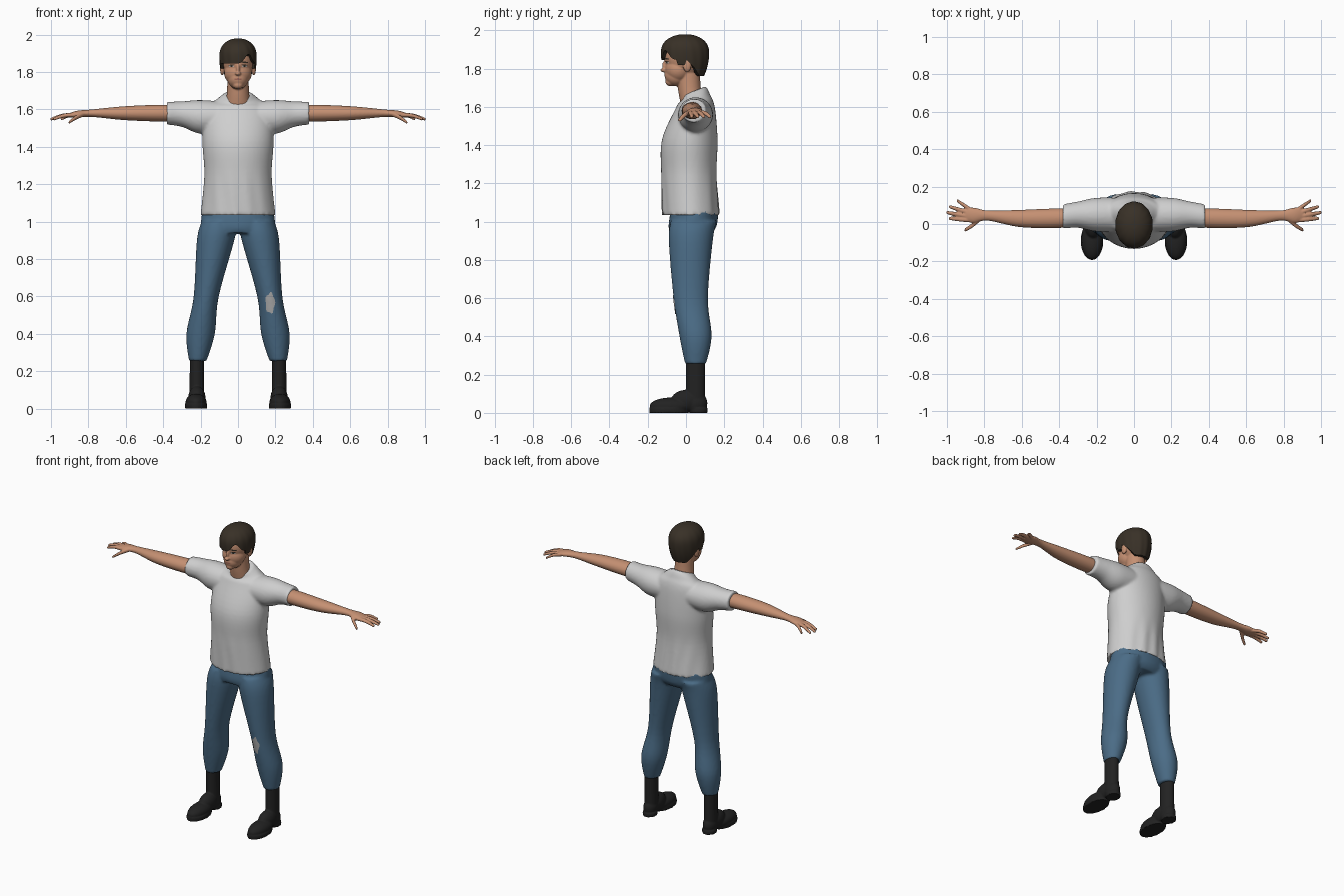
import bpy, bmesh
from math import sin, cos, pi, exp, sqrt, radians
from mathutils import Vector, Matrix

cube = bpy.data.objects.get("Cube")
if cube:
    bpy.data.objects.remove(cube, do_unlink=True)


def material(name, red, green, blue):
    mat = bpy.data.materials.new(name)
    mat.use_nodes = True
    mat.diffuse_color = (red, green, blue, 1)
    bsdf = mat.node_tree.nodes["Principled BSDF"]
    bsdf.inputs["Base Color"].default_value = (red, green, blue, 1)
    bsdf.inputs["Roughness"].default_value = 0.8
    return mat


SKIN = material("skin", .56, .28, .17)
HAIR = material("dark brown hair", .04, .03, .02)
COTTON = material("light grey cotton", .62, .62, .62)
DENIM = material("blue denim", .07, .15, .24)
LEATHER = material("black leather", .016, .016, .016)
PATCH = material("grey patch", .4, .4, .4)
WHITE = material("eye white", .6, .6, .6)
LIPS = material("lips", .36, .14, .1)
SIDES = {"left": 1, "right": -1}


def ring(wide, deep, x=0, y=0, z=0):
    """One elliptical cross-section, its centre first."""
    return (x, y, z, wide, deep)


def spline(rows, steps=6):
    """Catmull-Rom interpolation between cross-sections."""
    result = []
    for i in range(len(rows) - 1):
        before, start, end = rows[max(i - 1, 0)], rows[i], rows[i + 1]
        after = rows[min(i + 2, len(rows) - 1)]
        for k in range(steps):
            t = k / steps
            result.append([q + t / 2 * (r - p + t * (2 * p - 5 * q + 4 * r - s + t * (3 * (q - r) + s - p)))
                           for p, q, r, s in zip(before, start, end, after)])
    return result + [rows[-1]]


def bridge(bm, rings, closed=True):
    """Join rings of vertices with quads; cap the last, and the first if closed."""
    count = len(rings[0])
    faces = [bm.faces.new(rings[-1])]
    for low, high in zip(rings, rings[1:]):
        for i in range(count):
            j = (i + 1) % count
            faces.append(bm.faces.new((low[i], low[j], high[j], high[i])))
    if closed:
        faces.append(bm.faces.new(rings[0][::-1]))
        bmesh.ops.recalc_face_normals(bm, faces=faces)


def loft(bm, rows, side=1, upright=True, count=40):
    """Skin cross-sections stacked upright (along z) or sideways (along x)."""
    rings = []
    for x, y, z, wide, deep in spline(rows):
        loop = []
        for i in range(count):
            u, v = wide * cos(2 * pi * i / count), deep * sin(2 * pi * i / count)
            point = (x + u, y + v, z) if upright else (x, y + u, z + v)
            loop.append(bm.verts.new((side * point[0], point[1], point[2])))
        rings.append(loop)
    bridge(bm, rings)


def blob(bm, centre, radii):
    place = Matrix.Translation(centre) @ Matrix.Diagonal((*radii, 1))
    bmesh.ops.create_uvsphere(bm, u_segments=32, v_segments=20, radius=1, matrix=place)


def slab(bm, centre, radii):
    place = Matrix.Translation(centre) @ Matrix.Diagonal((*radii, 1))
    bmesh.ops.create_cone(bm, cap_ends=True, segments=40, radius1=1, radius2=1, depth=2, matrix=place)


def finish(name, bm, mat, voxel=0, soften=3):
    """Make the object; a voxel size blends its pieces into one skin."""
    mesh = bpy.data.meshes.new(name)
    bm.to_mesh(mesh)
    bm.free()
    mesh.materials.append(mat)
    for face in mesh.polygons:
        face.use_smooth = True
    mesh.set_sharp_from_angle(angle=radians(50))
    ob = bpy.data.objects.new(name, mesh)
    bpy.context.collection.objects.link(ob)
    if voxel:
        remesh = ob.modifiers.new("blend", "REMESH")
        remesh.mode = "VOXEL"
        remesh.voxel_size = voxel
        remesh.use_smooth_shade = True
        ob.modifiers.new("soften", "SMOOTH").iterations = soften
    return ob


# Shirt: body with raised back collar and hem folds, plus sleeves
bm = bmesh.new()
loft(bm, [ring(wide=.2, deep=.15, y=.025, z=1.035), ring(wide=.18, deep=.145, y=.015, z=1.25),
          ring(wide=.19, deep=.145, y=.02, z=1.43), ring(wide=.175, deep=.1, y=.05, z=1.6),
          ring(wide=.12, deep=.075, y=.05, z=1.65), ring(wide=.072, deep=.064, y=.04, z=1.69)], count=72)
for v in bm.verts:
    collar = min(1, max(0, (v.co.z - 1.62) / .05))
    hem = min(1, max(0, (1.3 - v.co.z) / .15))
    v.co.z += collar * .4 * (v.co.y - .06)
    v.co.y *= 1 + hem * .02 * sin(75 * v.co.x + 9 * v.co.z)
for side in SIDES.values():
    loft(bm, [ring(wide=.09, deep=.08, x=.06, y=.05, z=1.56), ring(wide=.09, deep=.09, x=.2, y=.05, z=1.56),
              ring(wide=.07, deep=.068, x=.3, y=.05, z=1.575),
              ring(wide=.065, deep=.061, x=.38, y=.04, z=1.58)], side, upright=False)
finish("shirt", bm, COTTON, voxel=.009)

# Jeans: hips and two tapering legs
bm = bmesh.new()
loft(bm, [ring(wide=.17, deep=.11, y=.025, z=.94), ring(wide=.198, deep=.126, y=.035, z=.98),
          ring(wide=.19, deep=.125, y=.045, z=1.06)])
for side in SIDES.values():
    loft(bm, [ring(wide=.095, deep=.12, x=.1, y=.04, z=1), ring(wide=.1, deep=.115, x=.12, y=.025, z=.9),
              ring(wide=.067, deep=.09, x=.17, y=.025, z=.6), ring(wide=.076, deep=.084, x=.2, y=.05, z=.4),
              ring(wide=.047, deep=.055, x=.215, y=.05, z=.255)], side)
jeans = finish("jeans", bm, DENIM, voxel=.01)

# Boots: shaft, heel, instep and toe over a two-part sole
for label, side in SIDES.items():
    x = side * .22
    bm = bmesh.new()
    loft(bm, [ring(wide=.04, deep=.05, x=x, y=.05, z=.05), ring(wide=.037, deep=.05, x=x, y=.05, z=.28)])
    blob(bm, (x, .05, .05), (.043, .062, .06))
    blob(bm, (x, 0, .06), (.046, .08, .06))
    blob(bm, (x * 1.02, -.08, .035), (.056, .11, .045))
    for v in bm.verts:
        v.co.z = max(v.co.z, .012)
    slab(bm, (x, .065, .012), (.044, .048, .012))
    slab(bm, (x * 1.02, -.09, .012), (.06, .102, .012))
    finish(label + "_boot", bm, LEATHER, voxel=.005, soften=2)

# Arms: tapered forearm, flat palm, spread fingers and a thumb
for label, side in SIDES.items():
    bm = bmesh.new()
    loft(bm, [ring(wide=.05, deep=.045, x=.3, y=.035, z=1.58), ring(wide=.052, deep=.044, x=.45, y=.03, z=1.58),
              ring(wide=.045, deep=.036, x=.62, y=.03, z=1.58), ring(wide=.027, deep=.02, x=.78, y=.045, z=1.58),
              ring(wide=.041, deep=.018, x=.86, y=.047, z=1.575),
              ring(wide=.03, deep=.01, x=.91, y=.05, z=1.567)], side, upright=False)
    for i in range(4):
        reach = 1.003 - .014 * (i - 1) ** 2
        root = .02 + .018 * i
        spread = .03 + .032 * i
        loft(bm, [ring(.012, .012, x=.87, y=root, z=1.57),
                  ring(.012, .011, x=(reach + .87) / 2, y=(root + spread) / 2, z=1.567),
                  ring(.009, .008, x=reach, y=spread, z=1.547)], side, upright=False, count=12)
    loft(bm, [ring(.014, .013, x=.825, y=.026, z=1.575), ring(.013, .012, x=.865, y=-.008, z=1.557),
              ring(.01, .008, x=.905, y=-.033, z=1.53)], side, upright=False, count=12)
    finish(label + "_arm", bm, SKIN, voxel=.0045, soften=2)

# Head: neck, skull, jaw, nose and ears
bm = bmesh.new()
loft(bm, [ring(wide=.075, deep=.065, y=.045, z=1.58), ring(wide=.06, deep=.06, y=.02, z=1.68),
          ring(wide=.056, deep=.062, y=.01, z=1.8)])
blob(bm, (0, 0, 1.86), (.086, .113, .11))
blob(bm, (0, -.04, 1.795), (.074, .07, .07))
blob(bm, (0, -.052, 1.765), (.056, .06, .057))
blob(bm, (0, -.08, 1.73), (.028, .028, .022))
blob(bm, (0, -.114, 1.792), (.016, .02, .011))
blob(bm, (0, -.108, 1.815), (.01, .016, .03))
for side in SIDES.values():
    blob(bm, (side * .084, .006, 1.818), (.012, .022, .036))
head = finish("head", bm, SKIN, voxel=.0045, soften=2)


# Hair: dome with swept fringe, sideburns and nape
def hairline(angle):
    turn = abs(angle)
    if turn > 1.6:
        return 1.76 + .09 * max(0, 1 - (turn - 1.6) / .8)
    if turn > 1.2:
        return 1.82
    return 1.845 + .05 * exp(-((angle - .6) / .3) ** 2)


def dome_scale(z):
    h = (z - 1.88) / .1
    return sqrt(max(.01, 1 - h ** 2.5)) if h > 0 else 1 - .15 * h * h


bm = bmesh.new()
rings = []
for level in range(-1, 20):
    t = max(level, 0) / 19
    loop = []
    for i in range(96):
        angle = 2 * pi * i / 96 - pi
        low = hairline(angle)
        z = low + (1.979 - low) * (1 - (1 - t) ** 2)
        size = dome_scale(z) * (1 + .012 * (1 - t) * sin(14 * angle + 4 * t))
        if level < 0:
            size *= .84    # tuck the lower edge inside
        loop.append(bm.verts.new((.1 * size * sin(angle), -.005 - .125 * size * cos(angle), z)))
    rings.append(loop)
bridge(bm, rings)
finish("hair", bm, HAIR)

# Thin plates laid on the front of a surface
bpy.context.view_layer.update()
graph = bpy.context.evaluated_depsgraph_get()


def plate(name, target, mat, x, z, wide, tall, lift=.002, tilt=0, ragged=0):
    surface = target.evaluated_get(graph)
    bm = bmesh.new()
    rings = []
    for step in range(5):
        loop = []
        for i in range(24):
            angle = 2 * pi * i / 24
            r = (1 - step / 4.2) * (1 + ragged * sin(5 * angle + 1))
            px = x + wide * r * cos(angle)
            pz = z + tall * r * sin(angle) + tilt * (px - x)
            spot = surface.ray_cast(Vector((px, -1, pz)), Vector((0, 1, 0)))[1]
            loop.append(bm.verts.new((px, spot.y - lift, pz)))
        rings.append(loop)
    bridge(bm, rings, closed=False)
    finish(name, bm, mat)


plate("knee_patch", jeans, PATCH, x=.172, z=.565, wide=.025, tall=.055, lift=.003, ragged=.12)
plate("mouth", head, LIPS, x=0, z=1.762, wide=.021, tall=.005)
for label, side in SIDES.items():
    x = side * .035
    plate(label + "_eye_white", head, WHITE, x, z=1.831, wide=.014, tall=.005)
    plate(label + "_iris", head, HAIR, x, z=1.831, wide=.006, tall=.005, lift=.003)
    plate(label + "_lash", head, HAIR, x, z=1.837, wide=.016, tall=.003, lift=.003, tilt=-side * .1)
    plate(label + "_brow", head, HAIR, x, z=1.852, wide=.02, tall=.004, tilt=-side * .1)
